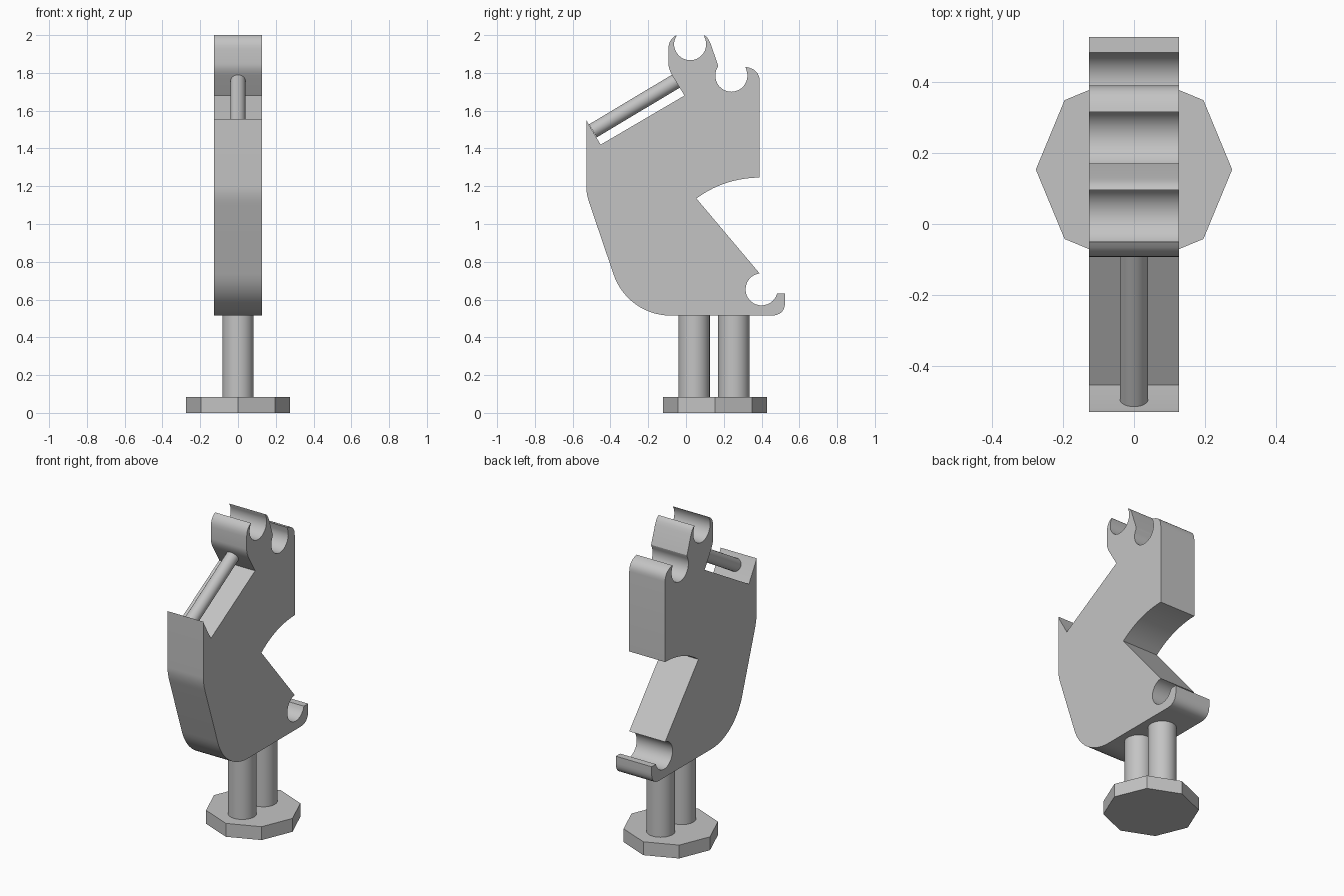
import bpy, bmesh, math
from mathutils import Vector

cube = bpy.data.objects.get("Cube")
if cube:
    bpy.data.objects.remove(cube, do_unlink=True)

grey = bpy.data.materials.new("plain grey")
grey.use_nodes = True
GREY = (0.55, 0.55, 0.55, 1)
grey.diffuse_color = GREY
grey.node_tree.nodes["Principled BSDF"].inputs["Base Color"].default_value = GREY


def finish(obj, name):
    obj.name = name
    obj.data.materials.clear()
    obj.data.materials.append(grey)
    bpy.ops.object.select_all(action='DESELECT')
    obj.select_set(True)
    bpy.context.view_layer.objects.active = obj
    bpy.ops.object.shade_smooth_by_angle(angle=math.radians(30))


def rod(name, start, end, radius, sides):
    a, b = Vector(start), Vector(end)
    bpy.ops.mesh.primitive_cylinder_add(vertices=sides, radius=radius, depth=(b - a).length,
                                        location=(a + b) / 2)
    obj = bpy.context.object
    obj.rotation_euler = (b - a).to_track_quat('Z', 'Y').to_euler()
    finish(obj, name)


def notch(y, z, r, start, end, steps=18):
    """Arc about a centre, angles in degrees."""
    angles = [math.radians(start + (end - start) * i / steps) for i in range(steps + 1)]
    return [(y + r * math.cos(t), z + r * math.sin(t)) for t in angles]


def bend(a, corner, b, steps=8):
    """Rounded corner from a to b."""
    a, c, b = Vector(a), Vector(corner), Vector(b)
    return [tuple(a * (1 - t) ** 2 + c * 2 * t * (1 - t) + b * t * t)
            for t in (i / steps for i in range(steps + 1))]


# Side profile as (y, z), anticlockwise from the lower heel
profile = notch(-0.08, 0.835, 0.32, 198, 270, 14)
profile += bend((0.45, 0.515), (0.525, 0.515), (0.525, 0.59))        # hook toe
profile += [(0.525, 0.632)]
profile += notch(0.4, 0.654, 0.085, -15, -262)                      # lower hook
profile += [(0.39, 0.738)]
profile += bend((0.055, 1.135), (0.2, 1.243), (0.39, 1.246), 10)    # jaw
profile += bend((0.39, 1.755), (0.39, 1.82), (0.315, 1.832))        # rear shoulder
profile += notch(0.24, 1.785, 0.085, 8, -212)                       # rear hook
profile += [(0.17, 1.84), (0.13, 1.955)]
profile += bend((0.125, 1.965), (0.115, 1.99), (0.095, 2.0), 4)
profile += notch(0.022, 1.952, 0.085, 30, -213)                     # top hook
profile += bend((-0.05, 2.0), (-0.093, 1.98), (-0.093, 1.925), 5)
profile += bend((-0.093, 1.85), (-0.093, 1.82), (-0.072, 1.785), 5)
profile += [(-0.008, 1.68), (-0.452, 1.42), (-0.52, 1.535), (-0.528, 1.555)]
profile += bend((-0.528, 1.2), (-0.528, 1.155), (-0.508, 1.1), 6)

HALF = 0.126
bm = bmesh.new()
face = bm.faces.new([bm.verts.new((-HALF, y, z)) for y, z in profile])
out = bmesh.ops.extrude_face_region(bm, geom=[face])
moved = [v for v in out["geom"] if isinstance(v, bmesh.types.BMVert)]
bmesh.ops.translate(bm, verts=moved, vec=(2 * HALF, 0, 0))
bmesh.ops.recalc_face_normals(bm, faces=bm.faces)
mesh = bpy.data.meshes.new("body")
bm.to_mesh(mesh)
bm.free()
body = bpy.data.objects.new("body", mesh)
bpy.context.collection.objects.link(body)
finish(body, "body")

# Sloping bar in the front recess
rod("front_bar", (0, -0.493, 1.493), (0, -0.03, 1.77), 0.04, 24)

# Twin posts and octagonal foot
for name, y in (("front_post", 0.043), ("rear_post", 0.253)):
    rod(name, (0, y, 0.04), (0, y, 0.55), 0.083, 32)
rod("foot", (0, 0.153, 0), (0, 0.153, 0.085), 0.276, 8)
